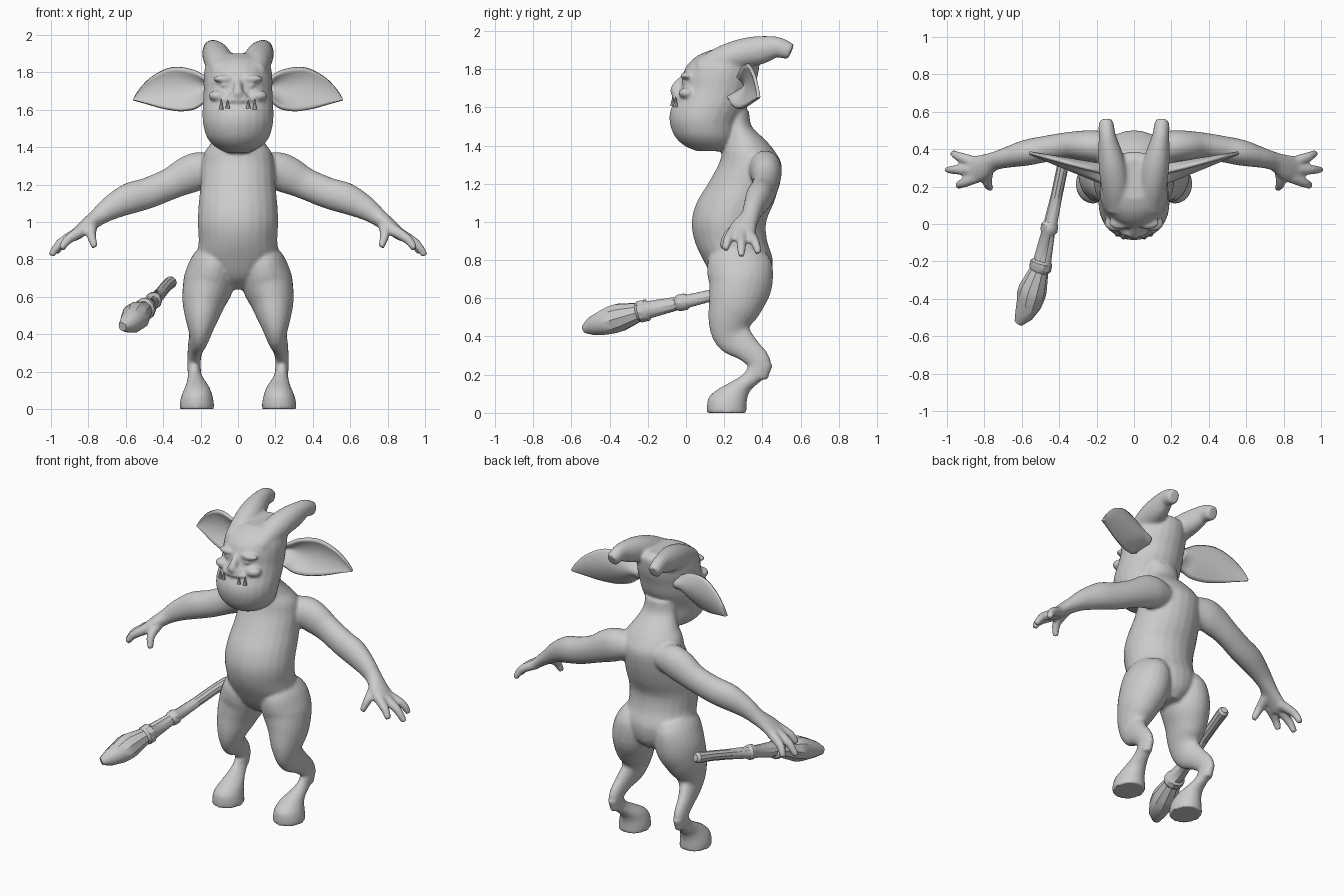
import bpy, bmesh, math
from mathutils import Vector, Matrix

grey = bpy.data.materials.new("stone_grey")
grey.diffuse_color = (0.6, 0.6, 0.6, 1)


def finish(name, bm, angle=None):
    bmesh.ops.recalc_face_normals(bm, faces=bm.faces)
    me = bpy.data.meshes.new(name)
    bm.to_mesh(me)
    bm.free()
    ob = bpy.data.objects.new(name, me)
    bpy.context.collection.objects.link(ob)
    me.materials.append(grey)
    if angle:
        select(ob)
        bpy.ops.object.shade_smooth_by_angle(angle=math.radians(angle))
    return ob


def select(ob):
    bpy.ops.object.select_all(action='DESELECT')
    ob.select_set(True)
    bpy.context.view_layer.objects.active = ob


def resample(pts, n):
    """Catmull-Rom through points of any dimension."""
    out = []
    for i in range(len(pts) - 1):
        p0, p1, p2, p3 = (pts[max(0, min(len(pts) - 1, i + k))] for k in (-1, 0, 1, 2))
        for j in range(n):
            t = j / n
            out.append([0.5 * (2*b + (c - a)*t + (2*a - 5*b + 4*c - d)*t*t
                               + (3*b - a - 3*c + d)*t**3)
                        for a, b, c, d in zip(p0, p1, p2, p3)])
    return out + [list(pts[-1])]


def tube(bm, pts, side, s=1, n=4, sides=24, normal=None):
    """Loft ellipses (x, y, z, radius along side, other radius) along a path."""
    pts = resample(pts, n) if n > 1 else pts
    rings = []
    for i, p in enumerate(pts):
        a, b = Vector(pts[max(i - 1, 0)][:3]), Vector(pts[min(i + 1, len(pts) - 1)][:3])
        t = Vector(normal) if normal else (b - a).normalized()
        u = Vector(side)
        u = (u - t * u.dot(t)).normalized()
        w = t.cross(u)
        ring = []
        for k in range(sides):
            ang = 2 * math.pi * k / sides
            q = Vector(p[:3]) + u * p[3] * math.cos(ang) + w * p[4] * math.sin(ang)
            ring.append(bm.verts.new((q.x * s, q.y, q.z)))
        rings.append(ring)
    for r0, r1 in zip(rings, rings[1:]):
        for k in range(sides):
            m = (k + 1) % sides
            bm.faces.new((r0[k], r0[m], r1[m], r1[k]))
    bm.faces.new(rings[0][::-1])
    bm.faces.new(rings[-1])


def stack(bm, rows, s=1):
    """Horizontal slices given as (z, y front, y back, x centre, half width)."""
    tube(bm, [(x, (f + b) / 2, z, r, (b - f) / 2) for z, f, b, x, r in rows],
         (1, 0, 0), s, normal=(0, 0, 1))


def ball(bm, c, r):
    bmesh.ops.create_uvsphere(bm, u_segments=16, v_segments=10, radius=1,
                              matrix=Matrix.Translation(c) @ Matrix.Diagonal((*r, 1)))


body = bmesh.new()

# torso and neck
stack(body, [(.64, .23, .39, 0, .06), (.70, .15, .44, 0, .15), (.80, .09, .455, 0, .215),
             (.90, .045, .425, 0, .21), (1.0, .03, .42, 0, .215), (1.1, .055, .46, 0, .21),
             (1.2, .115, .49, 0, .20), (1.3, .17, .50, 0, .195), (1.37, .19, .465, 0, .18),
             (1.43, .20, .415, 0, .14), (1.5, .20, .345, 0, .11), (1.58, .19, .33, 0, .10)])

# head with heavy jaw
stack(body, [(1.37, .06, .21, 0, .06), (1.40, -.01, .255, 0, .12), (1.45, -.06, .27, 0, .165),
             (1.52, -.085, .28, 0, .186), (1.58, -.083, .31, 0, .19), (1.63, -.06, .335, 0, .188),
             (1.70, -.03, .355, 0, .184), (1.76, -.02, .375, 0, .184), (1.82, .005, .385, 0, .178),
             (1.87, .06, .385, 0, .155), (1.90, .13, .35, 0, .10)])

# nose and muzzle
tube(body, [(0, .0, 1.76, .022, .02), (0, -.035, 1.72, .022, .028), (0, -.055, 1.685, .03, .028),
            (0, -.04, 1.655, .03, .02)], (1, 0, 0))
ball(body, (0, -.03, 1.65), (.085, .045, .022))

for s in (1, -1):
    # brow, cheek, eye and nostril
    ball(body, (.075 * s, .005, 1.765), (.06, .035, .02))
    ball(body, (.105 * s, .005, 1.675), (.055, .045, .03))
    ball(body, (.07 * s, .003, 1.73), (.026, .026, .015))
    ball(body, (.032 * s, -.045, 1.672), (.018, .022, .016))
    # horn
    tube(body, [(.085, .07, 1.80, .06, .05), (.095, .18, 1.84, .075, .075),
                (.112, .29, 1.88, .075, .078), (.13, .39, 1.90, .062, .074),
                (.143, .47, 1.915, .046, .056), (.148, .52, 1.902, .042, .048),
                (.15, .55, 1.89, .038, .042)], (1, 0, 0), s)
    # thigh and shin
    tube(body, [(.12, .28, .84, .09, .14), (.135, .28, .78, .12, .17), (.155, .285, .68, .137, .168),
                (.182, .26, .58, .118, .145), (.195, .232, .48, .088, .115),
                (.205, .25, .40, .058, .10), (.225, .32, .335, .043, .07),
                (.235, .385, .265, .036, .06), (.233, .37, .19, .036, .06)], (1, 0, 0), s)
    # foot
    stack(body, [(0, .11, .318, .22, .092), (.04, .11, .318, .22, .09), (.08, .118, .322, .219, .08),
                 (.12, .16, .34, .218, .064), (.16, .23, .385, .226, .045),
                 (.20, .295, .435, .233, .034), (.25, .33, .455, .235, .034)], s)
    # shoulder, arm and palm
    tube(body, [(.12, .40, 1.28, .08, .08), (.20, .415, 1.275, .085, .10), (.27, .42, 1.25, .08, .10),
                (.36, .42, 1.205, .07, .085), (.48, .40, 1.155, .07, .083),
                (.58, .38, 1.125, .069, .083), (.68, .355, 1.075, .055, .065),
                (.75, .335, 1.025, .05, .048), (.82, .30, .97, .07, .038),
                (.88, .29, .92, .075, .028)], (0, 1, 0), s)
    # fingers and thumb
    for path in ([(.84, .25, .95), (.91, .22, .905), (.945, .205, .855)],
                 [(.86, .29, .94), (.95, .29, .885), (1.0, .29, .82)],
                 [(.85, .33, .94), (.935, .36, .895), (.97, .38, .835)],
                 [(.78, .29, .98), (.785, .22, .93), (.765, .19, .865)]):
        tube(body, [(*p, r, r) for p, r in zip(path, (.032, .026, .018))], (0, 1, 0), s, sides=12)

# fuse the body into one skin
ob = finish("body", body)
select(ob)
rm = ob.modifiers.new("fuse", 'REMESH')
rm.mode = 'VOXEL'
rm.voxel_size = .01
sm = ob.modifiers.new("soften", 'SMOOTH')
sm.factor = .5
sm.iterations = 5
for m in ("fuse", "soften"):
    bpy.ops.object.modifier_apply(modifier=m)
bpy.ops.object.shade_smooth_by_angle(angle=math.radians(60))

# ears: cupped leaves, open to the front (x, bottom z, top z)
outline = [(.13, 1.66, 1.75), (.18, 1.645, 1.775), (.23, 1.61, 1.805), (.30, 1.597, 1.823),
           (.36, 1.602, 1.823), (.42, 1.613, 1.80), (.48, 1.63, 1.76), (.53, 1.643, 1.705),
           (.56, 1.65, 1.658)]
for s, side in ((1, "left"), (-1, "right")):
    bm = bmesh.new()
    rows = []
    for x, lo, hi in resample(outline, 3):
        f = (x - .13) / .43
        row = []
        for j in range(13):
            v = j / 6 - 1
            y = .23 + .15 * f + .03 * v * (1 - f) + .075 * (1 - v * v) * (1 - f)
            row.append(bm.verts.new((x * s, y, lo + (hi - lo) * (v + 1) / 2)))
        rows.append(row)
    for a, b in zip(rows, rows[1:]):
        for j in range(12):
            bm.faces.new((a[j], a[j + 1], b[j + 1], b[j]))
    ear = finish(side + "_ear", bm, 50)
    sol = ear.modifiers.new("thickness", 'SOLIDIFY')
    sol.thickness = .018
    sol.offset = 0
    bpy.ops.object.modifier_apply(modifier="thickness")

# tusks rising from the lower jaw
bm = bmesh.new()
for s in (1, -1):
    for x, h in ((.055, .045), (.09, .055)):
        y = .13 - .205 * math.sqrt(1 - (x / .19) ** 2)
        bmesh.ops.create_cone(bm, cap_ends=True, segments=8, radius1=.013, radius2=.001, depth=h,
                              matrix=Matrix.Translation((x * s, y - .004, 1.63)))
finish("tusks", bm, 40)

# wooden club with raised bands
bm = bmesh.new()
club = [(-.355, .41, .68, .022), (-.36, .395, .676, .034), (-.385, .29, .655, .031),
        (-.412, .16, .622, .031), (-.445, .01, .585, .036), (-.45, -.005, .582, .046),
        (-.455, -.035, .576, .046), (-.46, -.05, .572, .037), (-.49, -.195, .54, .048),
        (-.495, -.205, .538, .06), (-.502, -.24, .53, .06), (-.508, -.25, .527, .052),
        (-.54, -.345, .50, .076), (-.55, -.38, .49, .077), (-.562, -.43, .473, .068),
        (-.59, -.49, .455, .05), (-.618, -.53, .44, .024)]
tube(bm, [(*p, p[3]) for p in club], (1, 0, 0), n=1, sides=10)
finish("club", bm, 35)
